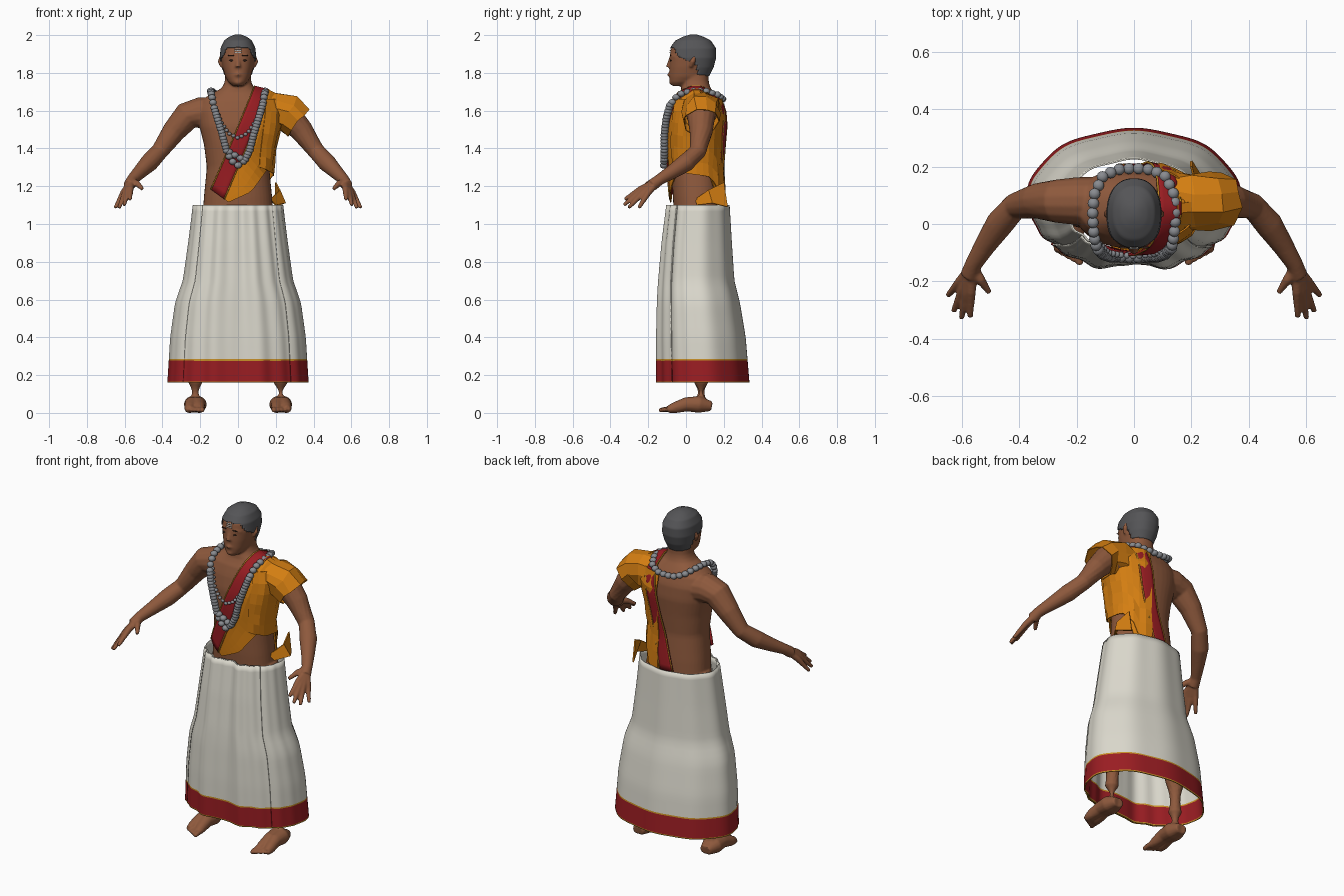
import bpy, bmesh, math, random
from mathutils import Vector, Matrix

random.seed(4)
if "Cube" in bpy.data.objects:
    bpy.data.objects.remove(bpy.data.objects["Cube"])


def material(name, *rgb):
    m = bpy.data.materials.new(name)
    m.use_nodes = True
    m.diffuse_color = (*rgb, 1)
    bsdf = next(n for n in m.node_tree.nodes if n.type == "BSDF_PRINCIPLED")
    bsdf.inputs["Base Color"].default_value = (*rgb, 1)
    return m


skin = material("brown skin", .27, .10, .046)
hair_grey = material("grey hair", .09, .09, .095)
cloth = material("off white cloth", .70, .68, .60)
red = material("deep red", .32, .012, .016)
gold = material("gold trim", .58, .28, .02)
orange = material("orange cloth", .66, .21, .006)
bead_grey = material("grey beads", .25, .26, .28)
dark = material("dark brown", .03, .015, .01)
ash = material("white ash", .75, .75, .72)


def finish(bm, name, mats, smooth=True, thick=0):
    bmesh.ops.recalc_face_normals(bm, faces=bm.faces)
    me = bpy.data.meshes.new(name)
    bm.to_mesh(me)
    bm.free()
    ob = bpy.data.objects.new(name, me)
    bpy.context.collection.objects.link(ob)
    for m in mats:
        me.materials.append(m)
    for p in me.polygons:
        p.use_smooth = smooth
    if thick:
        mod = ob.modifiers.new("thickness", "SOLIDIFY")
        mod.thickness, mod.offset = thick, 0
    return ob


def grid(bm, rows, closed=False, cap=False):
    vs = [[bm.verts.new(p) for p in r] for r in rows]
    for r, s in zip(vs, vs[1:]):
        n = len(r)
        for i in range(n if closed else n - 1):
            j = (i + 1) % n
            bm.faces.new((r[i], r[j], s[j], s[i]))
    if cap:
        bm.faces.new(vs[0])
        bm.faces.new(vs[-1])


def interp(table, k):
    k = min(max(k, table[0][0]), table[-1][0])
    for p, q in zip(table, table[1:]):
        if k <= q[0]:
            t = (k - p[0]) / (q[0] - p[0])
            return [a + (b - a) * t for a, b in zip(p[1:], q[1:])]


def tube(bm, pts, n=14, cap=True):
    """Round limb through (x, y, z, radius) points, kept above the floor."""
    cs = [Vector(p[:3]) for p in pts]
    rows = []
    for i, c in enumerate(cs):
        d = cs[min(i + 1, len(cs) - 1)] - cs[max(i - 1, 0)]
        m = d.to_track_quat("Z", "Y").to_matrix()
        ring = [c + m @ Vector((math.cos(a), math.sin(a), 0)) * pts[i][3]
                for a in (math.tau * k / n for k in range(n))]
        rows.append([Vector((p.x, p.y, max(p.z, 0))) for p in ring])
    grid(bm, rows, True, cap)


def ball(bm, pos, size, seg=12):
    m = Matrix.Translation(pos) @ Matrix.Diagonal((*size, 1))
    bmesh.ops.create_uvsphere(bm, u_segments=seg, v_segments=seg // 2 + 2, radius=1, matrix=m)


# Cross-sections: height, half width, front y, back y
TORSO = [(1.0, .19, -.06, .19), (1.15, .18, -.07, .185), (1.3, .165, -.075, .175),
         (1.42, .18, -.085, .185), (1.52, .205, -.085, .195), (1.6, .215, -.07, .19),
         (1.66, .19, -.05, .17), (1.69, .14, -.03, .15), (1.72, .085, -.025, .13),
         (1.75, .07, -.015, .12), (1.82, .066, -.01, .12)]
HEAD = [(1.73, .025, -.07, -.01), (1.75, .05, -.085, .06), (1.78, .068, -.088, .115),
        (1.83, .082, -.088, .14), (1.88, .09, -.087, .153), (1.93, .086, -.08, .152),
        (1.97, .067, -.05, .125), (1.99, .04, -.01, .085), (2.0, .012, .025, .055)]
SKIRT = [(.16, .37, -.15, .33), (.4, .355, -.15, .31), (.58, .33, -.145, .28), (.64, .31, -.142, .265),
         (.7, .288, -.138, .25), (.9, .26, -.12, .237), (1.1, .235, -.095, .225)]
POW = 2.3


def around(table, th, z, off=0, n=POW):
    a, f, b = interp(table, z)
    c, s = math.cos(th), math.sin(th)
    x = math.copysign(abs(c) ** (2 / n), c) * (a + off)
    y = (f + b) / 2 + math.copysign(abs(s) ** (2 / n), s) * ((b - f) / 2 + off)
    return Vector((x, y, z))


def on_surface(table, x, z, side, off):
    a, f, b = interp(table, z)
    t = min(abs(x) / a, 1)
    return Vector((x, (f + b) / 2 + side * ((b - f) / 2 * (1 - t ** POW) ** (1 / POW) + off), z))


def loft(bm, table, n=40, steps=40, off=0):
    z0, z1 = table[0][0], table[-1][0]
    grid(bm, [[around(table, math.tau * i / n, z0 + (z1 - z0) * k / steps, off) for i in range(n)]
              for k in range(steps + 1)], True, True)


# Body: torso, head, limbs fused into one smooth skin
bm = bmesh.new()
loft(bm, TORSO)
loft(bm, HEAD)
tube(bm, [(0, -.078, 1.885, .009), (0, -.088, 1.85, .012), (0, -.092, 1.83, .016)])
tube(bm, [(-.026, -.078, 1.79, .006), (0, -.089, 1.791, .011), (.026, -.078, 1.79, .006)])
ball(bm, (0, -.072, 1.752), (.025, .018, .018))
FINGERS = [(.505, -.24, 1.185), (.572, -.325, 1.13), (.603, -.33, 1.10), (.63, -.305, 1.085), (.65, -.25, 1.085)]
for s in (-1, 1):
    limbs = [[(.13, .08, 1.58, .085), (.2, .08, 1.59, .084), (.27, .08, 1.572, .076), (.34, .08, 1.49, .062),
              (.415, .062, 1.385, .046), (.47, 0, 1.325, .049), (.52, -.075, 1.275, .038),
              (.56, -.14, 1.235, .03), (.575, -.18, 1.205, .032)],
             [(.1, .07, 1.05, .1), (.18, .07, .8, .085), (.21, .07, .5, .06), (.22, .09, .35, .055),
              (.226, .08, .16, .038), (.226, .08, .05, .042)]]
    wrist = Vector((.565, -.15, 1.225))
    for k, tip in enumerate(FINGERS):
        knuckle = wrist.lerp(Vector(tip), .5) + Vector((0, 0, .01))
        limbs.append([(*wrist, .02), (*knuckle, .017), (*tip, .01)])
    for dx in (-.016, .016):
        limbs.append([(.225 + dx / 2, .135, .035, .026), (.226 + dx, .07, .045, .045), (.228 + dx, 0, .045, .038),
                      (.23 + dx * 1.6, -.06, .027, .03), (.23 + dx * 1.8, -.095, .018, .02)])
    for k in range(5):
        x = .19 + .02 * k
        limbs.append([(x, -.07, .02, .015), (x, -.115 + .007 * k, .018, .014 - .001 * k),
                      (x, -.143 + .011 * k, .013, .012 - .001 * k)])
    limbs.append([(.015, -.078, 1.887, .007), (.04, -.073, 1.89, .008), (.062, -.055, 1.884, .007)])
    limbs.append([(.09, .045, 1.885, .009), (.094, .035, 1.86, .014), (.086, .025, 1.83, .008)])
    for pts in limbs:
        tube(bm, [(s * p[0], *p[1:]) for p in pts])
body = finish(bm, "body", [skin])
rm = body.modifiers.new("fuse", "REMESH")
rm.mode, rm.voxel_size, rm.use_smooth_shade = "VOXEL", .0058, True
sm = body.modifiers.new("soften", "SMOOTH")
sm.factor, sm.iterations = .5, 5

# Cropped hair cut from a shell around the skull
HAIRLINE = [(-.1, 1.94), (-.062, 1.93), (-.04, 1.885), (.01, 1.865), (.05, 1.855), (.065, 1.79), (.2, 1.775)]
bm = bmesh.new()
loft(bm, HEAD, 56, 60, .004)
bmesh.ops.delete(bm, geom=[f for f in bm.faces if f.calc_center_median().z <
                           interp(HAIRLINE, f.calc_center_median().y)[0]], context="FACES")
finish(bm, "hair", [hair_grey], True, .005)

# Eyes, brows and forehead stripes
bm = bmesh.new()
for s in (-1, 1):
    ball(bm, on_surface(HEAD, s * .034, 1.866, -1, -.001), (.013, .004, .005))
    ball(bm, on_surface(HEAD, s * .036, 1.892, -1, .003), (.02, .004, .003))
finish(bm, "eyes_and_brows", [dark])
bm = bmesh.new()
for z in (1.905, 1.915, 1.925):
    grid(bm, [[on_surface(HEAD, .018 * (k - 3) / 3, z + dz, -1, .003) for k in range(7)] for dz in (0, .005)])
finish(bm, "forehead_stripes", [ash], True, .003)


# Wrapped skirt with a bordered hem and a pleated front overlap
def skirt(name, start, end, n, off):
    zs = [.16, .167, .2, .24, .276, .284] + [.284 + .816 * k / 24 for k in range(1, 25)]
    rows = []
    for z in zs:
        row = []
        for i in range(n + 1):
            th = math.radians(start + (end - start) * i / n)
            front = max(0, -math.sin(th))
            pleat = .006 * front * math.sin(th * 19 + z) + .003 * math.sin(th * 9)
            p = around(SKIRT, th, z, off + pleat, 2.05)
            p.y += .022 * front * math.exp(-(p.x / .05) ** 2)
            row.append(p)
        rows.append(row)
    bm = bmesh.new()
    grid(bm, rows)
    bmesh.ops.remove_doubles(bm, verts=bm.verts, dist=.0001)
    for f in bm.faces:
        z = f.calc_center_median().z
        f.material_index = 0 if z > .284 else 2 if z > .276 or z < .167 else 1
    finish(bm, name, [cloth, red, gold], True, .006)


skirt("skirt", 0, 360, 120, 0)
skirt("skirt_front_overlap", -140, -42, 60, .008)


# Shoulder sash: each band runs up the front, over the shoulder and down the back
def band(name, front, back, mat, off, u0=0, u1=1, cols=4, smooth=True):
    bm = bmesh.new()
    rows = []
    for keys, side in ((front, -1), (back, 1)):
        for k in range(19):
            t = k / 18
            x1, z1, x2, z2 = interp(keys, t if side < 0 else 1 - t)
            row = []
            for c in range(cols + 1):
                u = u0 + (u1 - u0) * c / cols
                row.append(on_surface(TORSO, x1 + (x2 - x1) * u, z1 + (z2 - z1) * u, side, off))
            rows.append(row)
    grid(bm, rows)
    finish(bm, name, [mat], smooth, .006)


RED_FRONT = [(0, -.145, 1.185, -.07, 1.13), (.5, -.03, 1.45, .055, 1.42), (1, .085, 1.73, .165, 1.71)]
RED_BACK = [(0, -.06, 1.09, .03, 1.09), (.5, .025, 1.42, .105, 1.42), (1, .085, 1.73, .165, 1.71)]
ORANGE_FRONT = [(0, -.08, 1.14, -.05, 1.115), (.25, -.02, 1.27, .07, 1.17), (.5, .045, 1.42, .155, 1.29),
                (.8, .11, 1.58, .19, 1.5), (1, .15, 1.715, .22, 1.68)]
ORANGE_BACK = [(0, .02, 1.09, .14, 1.09), (.5, .095, 1.42, .17, 1.38), (1, .15, 1.715, .22, 1.68)]
band("sash_red_stripe", RED_FRONT, RED_BACK, red, .022)
band("sash_inner_trim", RED_FRONT, RED_BACK, gold, .024, 0, .07, 1)
band("sash_outer_trim", RED_FRONT, RED_BACK, gold, .024, .93, 1, 1)
band("sash_orange", ORANGE_FRONT, ORANGE_BACK, orange, .016, 0, 1, 3, False)

# Sash side under the arm, with an uneven lower edge
LOWER = [(-55, 1.3), (-20, 1.27), (25, 1.25), (45, 1.2), (55, 1.1), (80, 1.09)]
bm = bmesh.new()
cols = []
for k in range(13):
    deg = -55 + 135 * k / 12
    low = interp(LOWER, deg)[0]
    cols.append([around(TORSO, math.radians(deg), low + (1.66 - low) * j / 6, .016 + random.uniform(0, .012))
                 for j in range(7)])
grid(bm, cols)
finish(bm, "sash_side", [orange], False, .005)

# Loose cloth over the upper arm and the tucked fold at the waist
bm = bmesh.new()
tube(bm, [(.13, .08, 1.6, .105), (.2, .08, 1.6, .1), (.26, .08, 1.585, .095), (.315, .08, 1.54, .09)], 10, False)
for v in bm.verts:
    v.co += Vector([random.uniform(-.01, .01) for _ in range(3)])
finish(bm, "sash_shoulder_drape", [orange], False, .005)
bm = bmesh.new()
grid(bm, [[(.17, .05, 1.13), (.22, .12, 1.18), (.2, .2, 1.22)], [(.2, .06, 1.1), (.25, .14, 1.11), (.2, .22, 1.09)]])
finish(bm, "sash_waist_fold", [orange], False, .008)


# Bead strands
def beads(name, half, gap, r):
    path = [Vector(p) for p in half] + [Vector((-x, y, z)) for x, y, z in half[-2::-1]]
    bm = bmesh.new()
    carry = 0
    for a, b in zip(path, path[1:]):
        d = (b - a).length
        while carry < d:
            ball(bm, a.lerp(b, carry / d), (r, r, r * .85))
            carry += gap
        carry -= d
    finish(bm, name, [bead_grey])


back_neck = [(0, .195, 1.66), (-.06, .19, 1.665), (-.11, .165, 1.685), (-.14, .1, 1.705), (-.145, .03, 1.705)]
beads("long_necklace", [(0, -.118, 1.31), (-.035, -.116, 1.335), (-.062, -.115, 1.39), (-.082, -.115, 1.47),
                        (-.11, -.105, 1.56), (-.13, -.085, 1.63), (-.14, -.04, 1.685)] + back_neck[::-1], .034, .02)
beads("long_necklace_front", [(.13, -.085, 1.63), (.11, -.105, 1.56), (.082, -.115, 1.47), (.062, -.115, 1.39),
                              (.035, -.116, 1.335), (0, -.118, 1.31)][:5], .034, .02)
beads("short_necklace", [(-.12, -.07, 1.62), (-.09, -.1, 1.54), (-.05, -.108, 1.48), (0, -.112, 1.455)], .024, .011)
